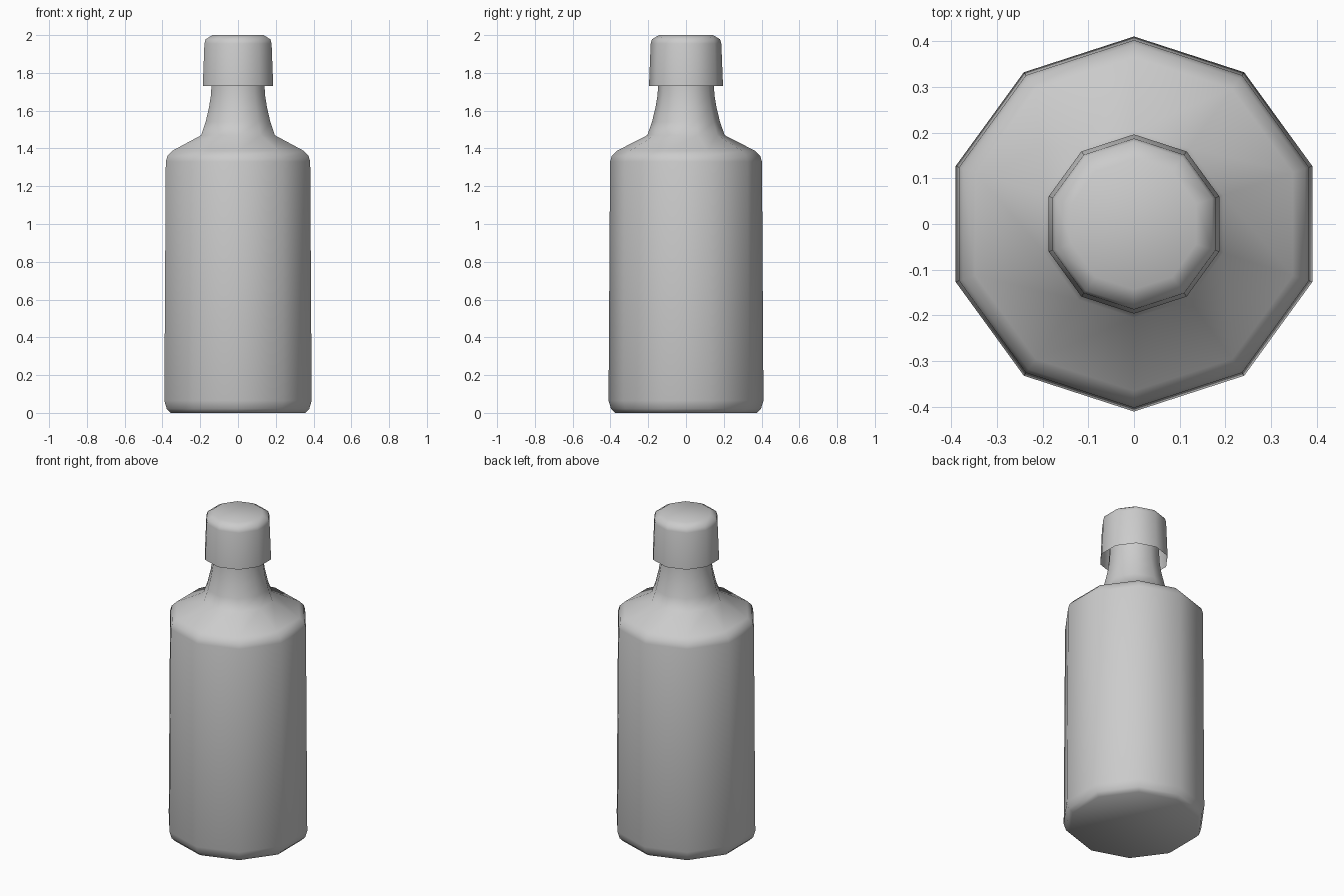
import bpy, bmesh, math

if "Cube" in bpy.data.objects:
    bpy.data.objects.remove(bpy.data.objects["Cube"])

SIDES = 10

def lathe(name, profile, cap_bottom=False, cap_top=False):
    """Revolve (radius, z) points into a ten-sided shell with a corner facing -y."""
    bm = bmesh.new()
    rings = []
    for r, z in profile:
        ring = []
        for i in range(SIDES):
            a = math.pi / 2 + 2 * math.pi * i / SIDES
            ring.append(bm.verts.new((r * math.cos(a), r * math.sin(a), z)))
        rings.append(ring)
    for lo, hi in zip(rings, rings[1:]):
        for i in range(SIDES):
            j = (i + 1) % SIDES
            bm.faces.new((lo[i], lo[j], hi[j], hi[i]))
    if cap_bottom:
        bm.faces.new(rings[0][::-1])
    if cap_top:
        bm.faces.new(rings[-1])
    mesh = bpy.data.meshes.new(name)
    bm.to_mesh(mesh)
    bm.free()
    obj = bpy.data.objects.new(name, mesh)
    bpy.context.collection.objects.link(obj)
    bpy.ops.object.select_all(action='DESELECT')
    obj.select_set(True)
    bpy.context.view_layer.objects.active = obj
    bpy.ops.object.shade_smooth_by_angle(angle=math.radians(62))
    return obj

# Bottle body: base, walls, sloped shoulder and flared neck running up into the cap
lathe("bottle_body", [
    (0.375, 0.0), (0.397, 0.022), (0.41, 0.065), (0.402, 1.33), (0.393, 1.36),
    (0.365, 1.388), (0.205, 1.47), (0.18, 1.54), (0.161, 1.62),
    (0.151, 1.68), (0.147, 1.74), (0.147, 1.80)],
    cap_bottom=True, cap_top=True)

# Screw cap: slightly tapered, rounded top, open underneath
lathe("cap", [
    (0.196, 1.73), (0.187, 1.955), (0.18, 1.978), (0.143, 2.0)],
    cap_top=True)
